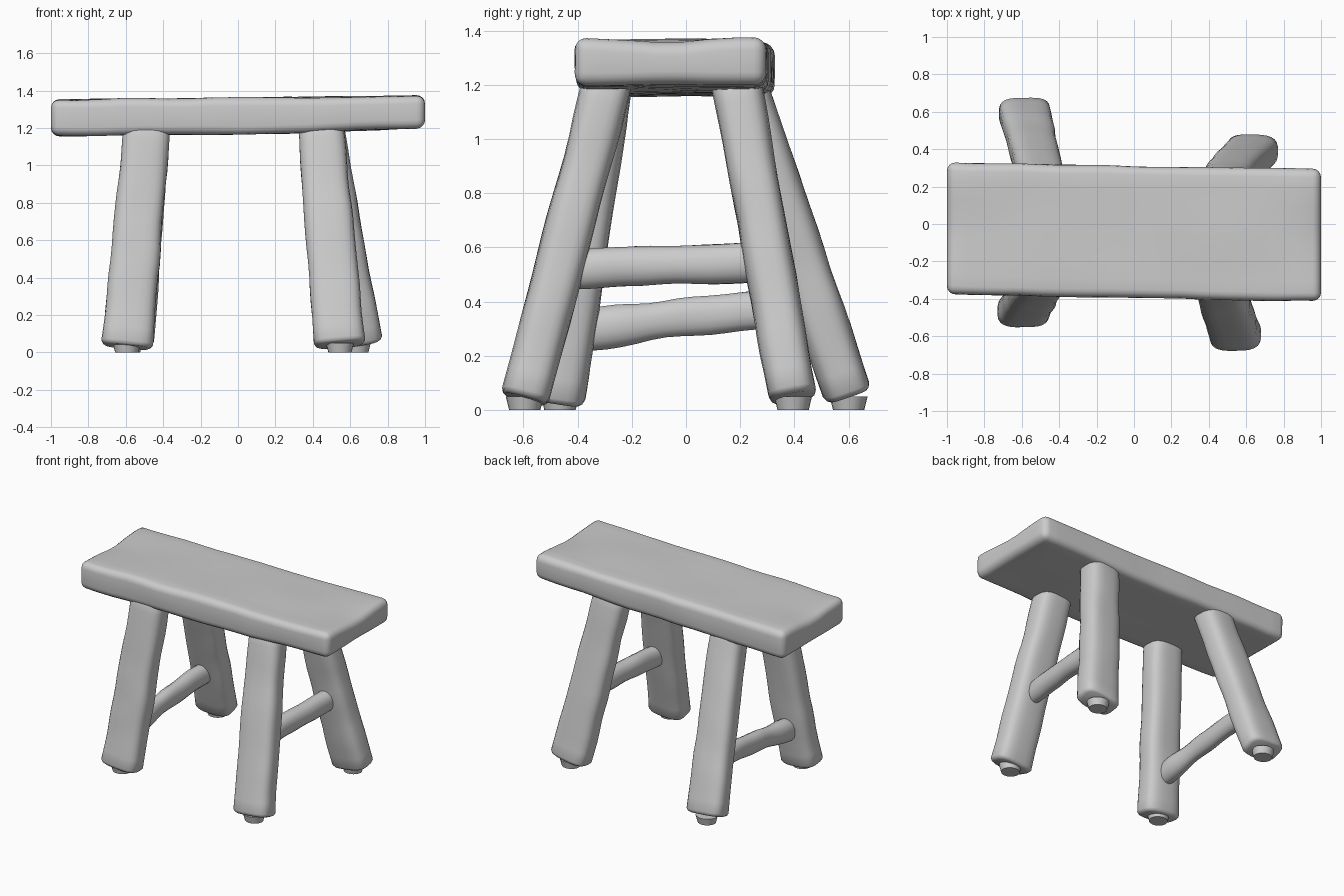
import bpy, bmesh, math
from mathutils import Vector, noise

if "Cube" in bpy.data.objects:
    bpy.data.objects.remove(bpy.data.objects["Cube"])


def finish(name, bm):
    bmesh.ops.recalc_face_normals(bm, faces=bm.faces[:])
    mesh = bpy.data.meshes.new(name)
    bm.to_mesh(mesh)
    bm.free()
    obj = bpy.data.objects.new(name, mesh)
    bpy.context.collection.objects.link(obj)
    bpy.ops.object.select_all(action='DESELECT')
    obj.select_set(True)
    bpy.context.view_layer.objects.active = obj
    bpy.ops.object.shade_smooth_by_angle(angle=math.radians(45))
    return obj


def beam(name, a, b, start, end, power, wobble=0.008, sides=24, rings=16, bow=0.0):
    """Hand-hewn pole from a to b: rounded-square section, softened ends, uneven surface."""
    a, b = Vector(a), Vector(b)
    d = (b - a).normalized()
    u = (Vector((1, 0, 0)) - d * d.x).normalized()
    v = d.cross(u)
    steps = [(0, 0.82), (0.006, 0.93), (0.018, 1.0)]
    steps += [(0.018 + 0.964 * i / rings, 1.0) for i in range(1, rings + 1)]
    steps += [(1, 0.9)]
    bm = bmesh.new()
    loops = []
    for t, scale in steps:
        c = a.lerp(b, t) + Vector((0, 0, bow * math.sin(math.pi * t)))
        hu = (start[0] + (end[0] - start[0]) * t) * scale
        hv = (start[1] + (end[1] - start[1]) * t) * scale
        ring = []
        for k in range(sides):
            ang = 2 * math.pi * (k + 0.5) / sides
            cs, sn = math.cos(ang), math.sin(ang)
            off = (u * math.copysign(abs(cs) ** (2 / power), cs) * hu
                   + v * math.copysign(abs(sn) ** (2 / power), sn) * hv)
            p = c + off
            p += off.normalized() * noise.noise(p * 5) * wobble
            ring.append(bm.verts.new(p))
        loops.append(ring)
    for r0, r1 in zip(loops, loops[1:]):
        for k in range(sides):
            n = (k + 1) % sides
            bm.faces.new((r0[k], r0[n], r1[n], r1[k]))
    bm.faces.new(loops[0])
    bm.faces.new(loops[-1])
    return finish(name, bm)


def seat():
    bm = bmesh.new()
    bmesh.ops.create_cube(bm, size=1)
    for vert in bm.verts:
        vert.co = Vector((vert.co.x * 2.0, vert.co.y * 0.705, vert.co.z * 0.195))
    # Extra loops along the length and the depth
    for axis, cuts in ((0, 15), (1, 6)):
        edges = [e for e in bm.edges
                 if abs((e.verts[0].co - e.verts[1].co).normalized()[axis]) > 0.9]
        bmesh.ops.subdivide_edges(bm, edges=edges, cuts=cuts, use_grid_fill=True)
    sharp = [e for e in bm.edges if e.calc_face_angle(0) > 1]
    bmesh.ops.bevel(bm, geom=sharp, offset=0.045, segments=4, profile=0.5,
                    affect='EDGES', clamp_overlap=True)
    # Uneven plank: gentle tilt, skew, thinner right end, dipped end edges
    for vert in bm.verts:
        x, y, z = vert.co
        n = noise.noise_vector(Vector((x, y, z)) * 4) * 0.007
        top = z > 0.02
        lift = 0.010 * x
        if not top:
            lift += 0.025 * max(0, x - 0.25) / 0.75
        if top:
            lift -= 0.022 * math.exp(-(y / 0.14) ** 2) * max(0, abs(x) - 0.8) / 0.2
        vert.co = Vector((x, y - 0.043 - 0.018 * x + n.y, z + 1.264 + lift + n.z))
    finish("seat", bm)


def foot(name, x, y):
    bm = bmesh.new()
    bmesh.ops.create_cone(bm, cap_ends=True, segments=20, radius1=0.062,
                          radius2=0.075, depth=0.05)
    for vert in bm.verts:
        vert.co = Vector((vert.co.x + x, vert.co.y * 0.93 + y, vert.co.z + 0.025))
    finish(name, bm)


seat()

# Splayed legs: bottom centre, top centre, and foot pad below each
legs = {
    "front_left": ((-0.595, -0.465, 0.030), (-0.485, -0.285, 1.22)),
    "front_right": ((0.545, -0.595, 0.040), (0.440, -0.285, 1.22)),
    "back_left": ((-0.585, 0.600, 0.055), (-0.490, 0.200, 1.22)),
    "back_right": ((0.635, 0.395, 0.045), (0.440, 0.185, 1.22)),
}
for side, (low, high) in legs.items():
    beam(side + "_leg", low, high, (0.138, 0.090), (0.122, 0.090), 3.2)
    foot(side + "_foot", low[0], low[1])


def at_height(side, z):
    low, high = (Vector(p) for p in legs[side])
    return low.lerp(high, (z - low.z) / (high.z - low.z))


# Cross rungs joining front and back legs
for side, z0, z1, bow in (("right", 0.52, 0.55, 0.0), ("left", 0.285, 0.375, 0.015)):
    beam(side + "_rung", at_height("front_" + side, z0), at_height("back_" + side, z1),
         (0.055, 0.072), (0.055, 0.072), 2.2, wobble=0.018, sides=16, bow=bow)
